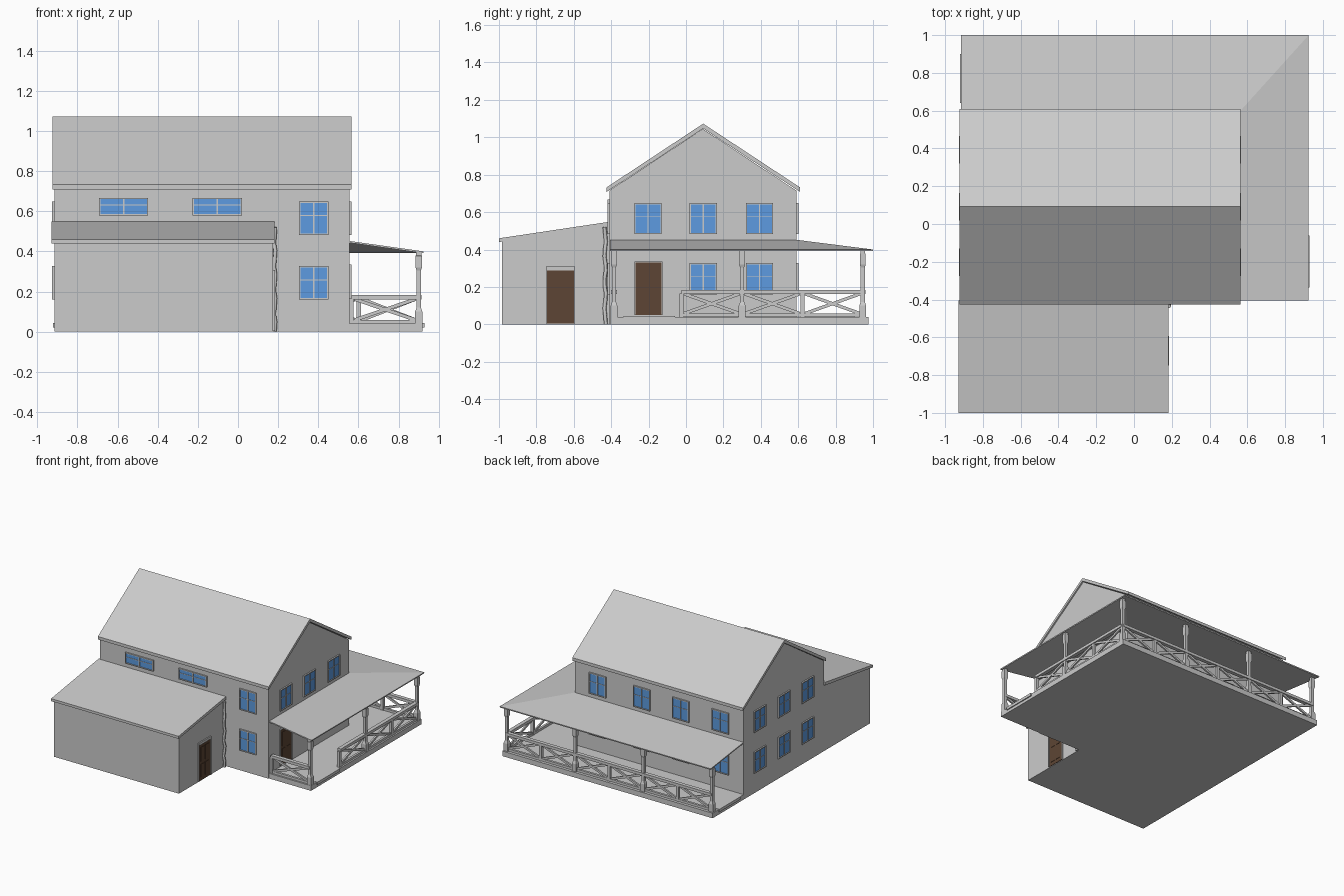
import bpy, bmesh, math
from mathutils import Vector

if "Cube" in bpy.data.objects:
    bpy.data.objects.remove(bpy.data.objects["Cube"])


def material(name, rgb):
    m = bpy.data.materials.new(name)
    m.diffuse_color = (*rgb, 1)
    m.use_nodes = True
    m.node_tree.nodes["Principled BSDF"].inputs["Base Color"].default_value = m.diffuse_color
    return m


GLASS = material("window_blue", (0.11, 0.33, 0.75))
WOOD = material("door_brown", (0.11, 0.06, 0.035))


def finish(name, bm, mat=None):
    bmesh.ops.recalc_face_normals(bm, faces=bm.faces)
    me = bpy.data.meshes.new(name)
    bm.to_mesh(me)
    bm.free()
    ob = bpy.data.objects.new(name, me)
    bpy.context.collection.objects.link(ob)
    if mat:
        me.materials.append(mat)
    return ob


def add_box(bm, a, b):
    a, b = Vector(a), Vector(b)
    vs = bmesh.ops.create_cube(bm, size=1)["verts"]
    for v in vs:
        v.co = (a + b) / 2 + Vector(v.co[i] * abs(b[i] - a[i]) for i in range(3))


def add_beam(bm, p, q, width, depth):
    # rectangular bar from p to q, standing in a vertical plane
    p, q = Vector(p), Vector(q)
    d = (q - p).normalized()
    side = Vector((-d.y, d.x, 0)).normalized()
    up = d.cross(side)
    for v in bmesh.ops.create_cube(bm, size=1)["verts"]:
        x, y, z = v.co
        v.co = (p + q) / 2 + d * x * (q - p).length + side * y * depth + up * z * width


def prism(name, profile, x0, x1):
    # y-z outline pulled along x
    bm = bmesh.new()
    f = bm.faces.new([bm.verts.new((x0, y, z)) for y, z in profile])
    new = bmesh.ops.extrude_face_region(bm, geom=[f])["geom"]
    for v in new:
        if isinstance(v, bmesh.types.BMVert):
            v.co.x = x1
    return finish(name, bm)


# Walls and roofs of the main house and the lean-to
prism("main_walls", [(-.41, 0), (.59, 0), (.59, .715), (.09, 1.045), (-.41, .715)], -.915, .555)
prism("main_roof", [(-.425, .708), (.092, 1.047), (.61, .708), (.61, .732),
                    (.092, 1.073), (-.425, .732)], -.925, .565)
prism("lean_to_walls", [(-.985, 0), (-.405, 0), (-.405, .525), (-.985, .445)], -.915, .175)
prism("lean_to_roof", [(-1, .44), (-.405, .525), (-.405, .549), (-1, .46)], -.93, .182)

# Wall frames: (along wall, height, outward) -> world
WALLS = {
    "front": lambda u, z, d: (u, -.41 - d, z),
    "back": lambda u, z, d: (u, .59 + d, z),
    "right": lambda u, z, d: (.555 + d, u, z),
    "left": lambda u, z, d: (-.915 - d, u, z),
    "lean_to": lambda u, z, d: (.175 + d, u, z),
}


def wall_box(bm, wall, u0, u1, z0, z1, depth):
    f = WALLS[wall]
    add_box(bm, f(u0, z0, -.004), f(u1, z1, depth))


def window(wall, u, z0, z1, width=.146):
    u0, u1, t = u - width / 2, u + width / 2, .007
    bm = bmesh.new()
    wall_box(bm, wall, u0 + t / 2, u1 - t / 2, z0 + t / 2, z1 - t / 2, .005)
    finish(wall + "_window_glass", bm, GLASS)
    bm = bmesh.new()
    bar = z0 + (z1 - z0) * .58
    for r in ((u0, u0 + t, z0, z1), (u1 - t, u1, z0, z1), (u0 + t, u1 - t, z0, z0 + t),
              (u0 + t, u1 - t, z1 - t, z1), (u - t / 2, u + t / 2, z0 + t, z1 - t)):
        wall_box(bm, wall, *r, .011)
    wall_box(bm, wall, u0 + t, u1 - t, bar - .002, bar + .002, .008)
    finish(wall + "_window_frame", bm)


def door(wall, u0, u1, z0, z1, head):
    bm = bmesh.new()
    wall_box(bm, wall, u0, u1, z0, z1, .004)
    for a, b in ((.1, .45), (.53, .92)):  # raised panels
        h = z1 - z0
        for c, d in ((.14, .46), (.54, .86)):
            w = u1 - u0
            wall_box(bm, wall, u0 + c * w, u0 + d * w, z0 + a * h, z0 + b * h, .007)
    finish(wall + "_door", bm, WOOD)
    bm = bmesh.new()
    for r in ((u0 - .006, u0, z0, z1), (u1, u1 + .006, z0, z1), (u0 - .006, u1 + .006, z1, z1 + head)):
        wall_box(bm, wall, *r, .01)
    finish(wall + "_door_frame", bm)


UP, LOW = (.482, .648), (.16, .328)
for u in (-.57, -.103):
    window("front", u, .58, .667, .246)
for rows in (UP, LOW):
    window("front", .377, *rows)
    for u in (-.203, .092, .393):
        window("left", u, *rows)
        if rows is UP or u > 0:
            window("right", u, *rows)
    for u in (-.715, -.37, -.03, .355):
        window("back", u, *rows)
door("right", -.27, -.132, .05, .33, .006)
door("lean_to", -.742, -.6, .004, .288, .02)

# Porch deck (wraps the right and back sides) and door steps
bm = bmesh.new()
add_box(bm, (.55, -.405, 0), (.92, .975, .04))
add_box(bm, (-.915, .585, 0), (.55, .975, .04))
finish("porch_deck", bm)
bm = bmesh.new()
add_box(bm, (.9, -.335, .022), (.928, -.06, .044))
add_box(bm, (-.922, .64, .022), (-.89, .9, .044))
finish("porch_sills", bm)

# Porch roof: thin hipped sheet
bm = bmesh.new()
v = [bm.verts.new(c) for c in ((.555, -.405, .452), (.555, .59, .452), (-.915, .59, .452),
                               (.925, -.405, .4), (.925, 1, .4), (-.915, 1, .4))]
bm.faces.new((v[0], v[3], v[4], v[1]))
bm.faces.new((v[1], v[4], v[5], v[2]))
for f in bm.faces:
    f.normal_update()
    if f.normal.z < 0:
        f.normal_flip()
roof = finish("porch_roof", bm)
mod = roof.modifiers.new("thickness", "SOLIDIFY")
mod.thickness = .009
mod.offset = -1 if roof.data.polygons[0].normal.z > 0 else 1

# Porch posts: stacked square sections with tapered joints
POST = [(.018, .04), (.018, .1), (.011, .12), (.011, .305), (.016, .32), (.016, .378), (.013, .38), (.013, .4)]
B = .945
for x, y in [(.9, -.385), (.9, .3)] + [(x, B) for x in (-.89, -.293, .303, .9)]:
    bm = bmesh.new()
    rings = [[bm.verts.new((x + sx * r, y + sy * r, z)) for sx, sy in ((-1, -1), (1, -1), (1, 1), (-1, 1))]
             for r, z in POST]
    bm.faces.new(rings[0])
    bm.faces.new(rings[-1])
    for a, b in zip(rings, rings[1:]):
        for i in range(4):
            bm.faces.new((a[i], a[i - 1], b[i - 1], b[i]))
    finish("porch_post", bm)


# Railing: rails, stiles and crossed braces
def railing(name, p, q, panels):
    bm = bmesh.new()
    p, q = Vector((*p, 0)), Vector((*q, 0))
    z = Vector((0, 0, 1))
    add_beam(bm, p + z * .172, q + z * .172, .022, .03)
    add_beam(bm, p + z * .05, q + z * .05, .018, .018)
    d = (q - p).normalized() * .014
    for i in range(panels):
        a, b = p.lerp(q, i / panels), p.lerp(q, (i + 1) / panels)
        for s, e in ((.058, .163), (.163, .058)):
            add_beam(bm, a + d + z * s, b - d + z * e, .017, .013 if s < .1 else .011)
    for i in range(panels + 1):
        c = p.lerp(q, i / panels)
        add_box(bm, c + Vector((-.011, -.011, .04)), c + Vector((.011, .011, .165)))
    finish(name, bm)


railing("front_railing", (.565, -.385), (.9, -.385), 1)
railing("right_railing_front", (.9, -.025), (.9, .3), 1)
railing("right_railing_back", (.9, .3), (.9, B), 2)
railing("back_railing", (-.89, B), (.9, B), 6)

# Crooked downpipe in the corner by the lean-to
cu = bpy.data.curves.new("downpipe", "CURVE")
cu.dimensions = "3D"
cu.bevel_depth = .01
cu.bevel_resolution = 1
cu.use_fill_caps = True
sp = cu.splines.new("POLY")
sp.points.add(13)
for i, pt in enumerate(sp.points):
    pt.co = (.183 + .004 * math.sin(i * 2.1), -.432 + .004 * math.cos(i * 1.7), .01 + .51 * i / 13, 1)
sp.points[0].co.z = 0
bpy.context.collection.objects.link(bpy.data.objects.new("downpipe", cu))
